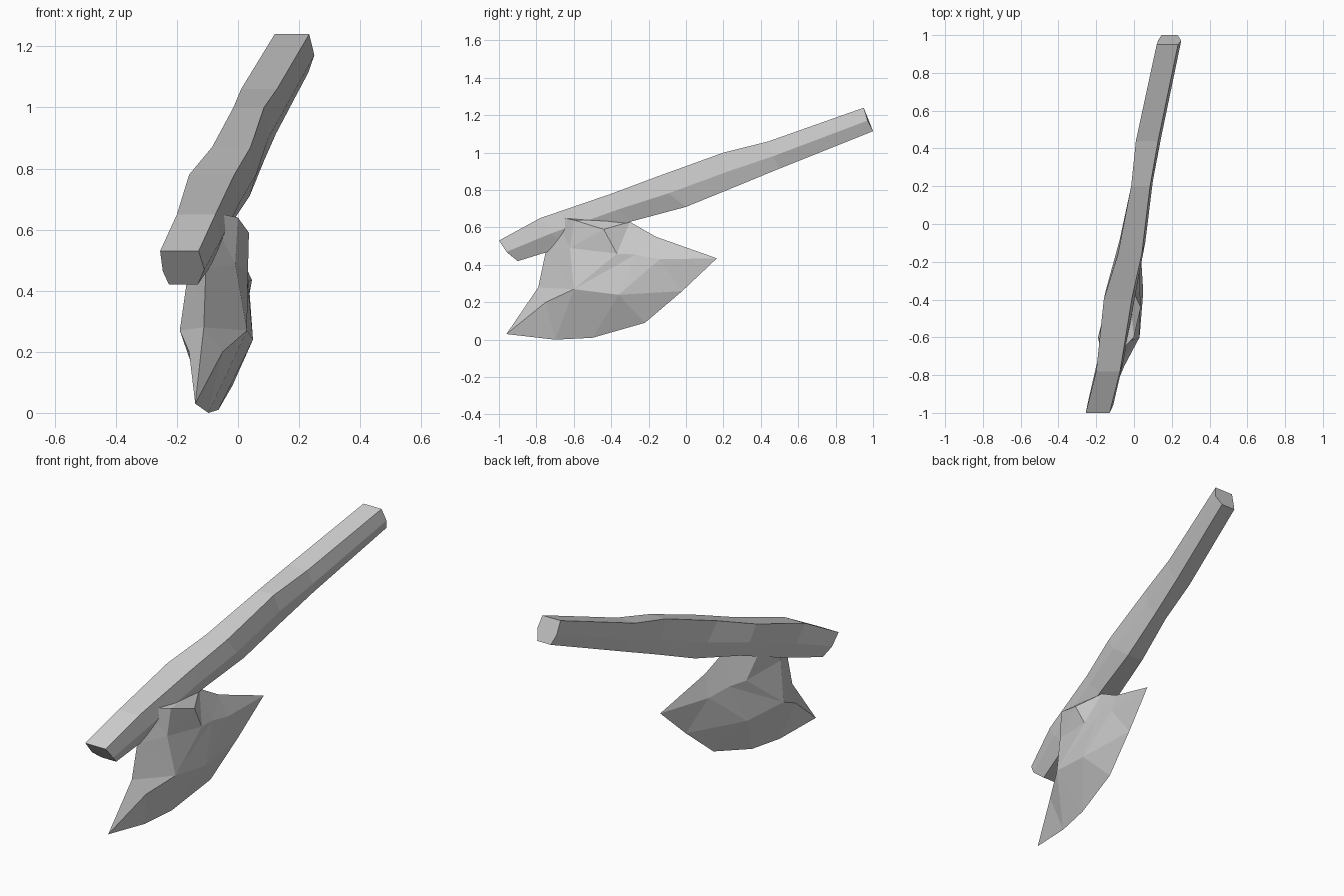
import bpy, bmesh
from mathutils import Vector
from mathutils.geometry import delaunay_2d_cdt

if "Cube" in bpy.data.objects:
    bpy.data.objects.remove(bpy.data.objects["Cube"])


def finish(bm, name):
    bmesh.ops.recalc_face_normals(bm, faces=bm.faces)
    mesh = bpy.data.meshes.new(name)
    bm.to_mesh(mesh)
    bm.free()
    ob = bpy.data.objects.new(name, mesh)
    bpy.context.collection.objects.link(ob)
    return ob


# Handle: a six-sided bar lofted through leaning rings
# each ring: left x, right x, top (y, z), bottom (y, z)
rings = [
    (-.255, -.11, -1.0, .53, -.90, .42),
    (-.20, -.055, -.78, .65, -.64, .50),
    (-.16, .01, -.40, .78, -.30, .63),
    (-.085, .06, -.16, .87, .00, .71),
    (-.015, .10, .20, 1.0, .27, .82),
    (.01, .145, .44, 1.06, .50, .915),
    (.12, .25, .95, 1.24, 1.0, 1.115),
]
section = [(0, 1), (.87, 1), (1, .45), (.85, 0), (.2, 0), (.06, .4)]
bm = bmesh.new()
loops = []
for xl, xr, yt, zt, yb, zb in rings:
    loops.append([bm.verts.new((xl + (xr - xl) * u,
                                yt + (yb - yt) * (1 - v) ** 1.5,
                                zb + (zt - zb) * v)) for u, v in section])
for a, b in zip(loops, loops[1:]):
    for i in range(6):
        j = (i + 1) % 6
        bm.faces.new((a[i], a[j], b[j], b[i]))
bm.faces.new(loops[0])
bm.faces.new(loops[-1])
finish(bm, "handle")

# Axe head: sharp side outline (y, z), then raised ridge points (y, z, half thickness)
outline = [(-.96, .03), (-.70, 0), (-.50, .01), (-.22, .09), (-.02, .26), (.165, .435),
           (-.16, .55), (-.30, .63), (-.70, .66), (-.75, .47), (-.79, .28)]
raised = [(-.75, .20, .055), (-.60, .27, .11), (-.36, .24, .09), (-.27, .455, .055),
          (-.14, .43, .04), (-.62, .49, .075), (-.37, .46, .075), (-.44, .59, .09),
          (-.60, .64, .08)]
n = len(outline)
ridges = [(0, n), (n, n + 1), (n + 1, n + 3), (n + 3, n + 4), (n + 4, 5), (n + 1, n + 2),
          (n + 5, n + 6), (n + 6, n + 7), (n + 7, n + 8), (n + 5, n + 8)]
points = [Vector(p[:2]) for p in outline + raised]
thick = [0] * n + [p[2] for p in raised]
flat, _, tris, origin, _, _ = delaunay_2d_cdt(points, ridges, [list(range(n))], 1, 1e-5)

bm = bmesh.new()
for side in (-1, 1):
    verts = []
    for co, src in zip(flat, origin):
        h = thick[src[0]] if src else 0
        mid = -.14 + .165 * (co.x + .96)   # blade plane follows the handle's turn
        verts.append(bm.verts.new((mid + side * h, co.x, co.y)))
    for t in tris:
        bm.faces.new([verts[i] for i in t])
bmesh.ops.remove_doubles(bm, verts=bm.verts, dist=1e-4)
finish(bm, "axe_head")
